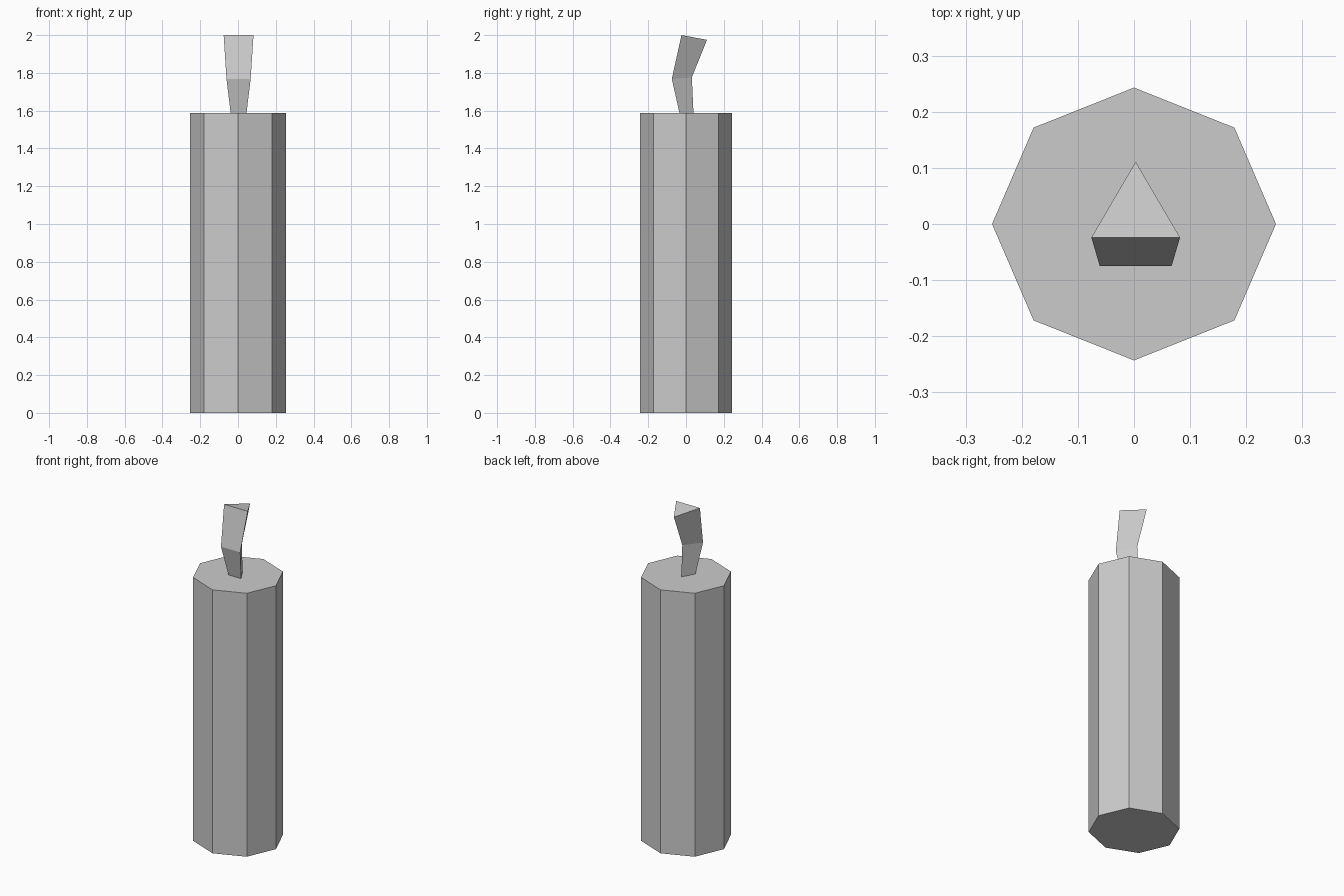
import bpy
import bmesh
from math import cos, sin, pi

cube = bpy.data.objects.get("Cube")
if cube:
    bpy.data.objects.remove(cube, do_unlink=True)

grey = bpy.data.materials.new("plain_grey")
grey.use_nodes = True
colour = (0.6, 0.6, 0.6, 1)
grey.diffuse_color = colour
grey.node_tree.nodes["Principled BSDF"].inputs["Base Color"].default_value = colour


def loft(name, rings):
    """Join a stack of matching rings into a closed, flat-shaded solid."""
    bm = bmesh.new()
    loops = [[bm.verts.new(p) for p in ring] for ring in rings]
    n = len(loops[0])
    for low, high in zip(loops, loops[1:]):
        for i in range(n):
            j = (i + 1) % n
            bm.faces.new((low[i], low[j], high[j], high[i]))
    bm.faces.new(loops[0][::-1])
    bm.faces.new(loops[-1])
    bmesh.ops.recalc_face_normals(bm, faces=bm.faces)
    mesh = bpy.data.meshes.new(name)
    bm.to_mesh(mesh)
    bm.free()
    mesh.materials.append(grey)
    obj = bpy.data.objects.new(name, mesh)
    bpy.context.collection.objects.link(obj)
    return obj


# Eight-sided candle body, slightly wider across x
def octagon(z):
    return [(0.253 * cos(i * pi / 4), 0.243 * sin(i * pi / 4), z) for i in range(8)]


loft("candle_body", [octagon(0), octagon(1.588)])


# Bent triangular wick: half width, front y, front z, back y, back z
def triangle(half, front_y, front_z, back_y, back_z):
    mid = 0.003
    return [(mid - half, front_y, front_z), (mid + half, front_y, front_z), (mid, back_y, back_z)]


loft("wick", [
    triangle(0.041, -0.033, 1.58, 0.04, 1.58),
    triangle(0.064, -0.075, 1.768, 0.031, 1.776),
    triangle(0.079, -0.024, 2.0, 0.111, 1.975),
])
